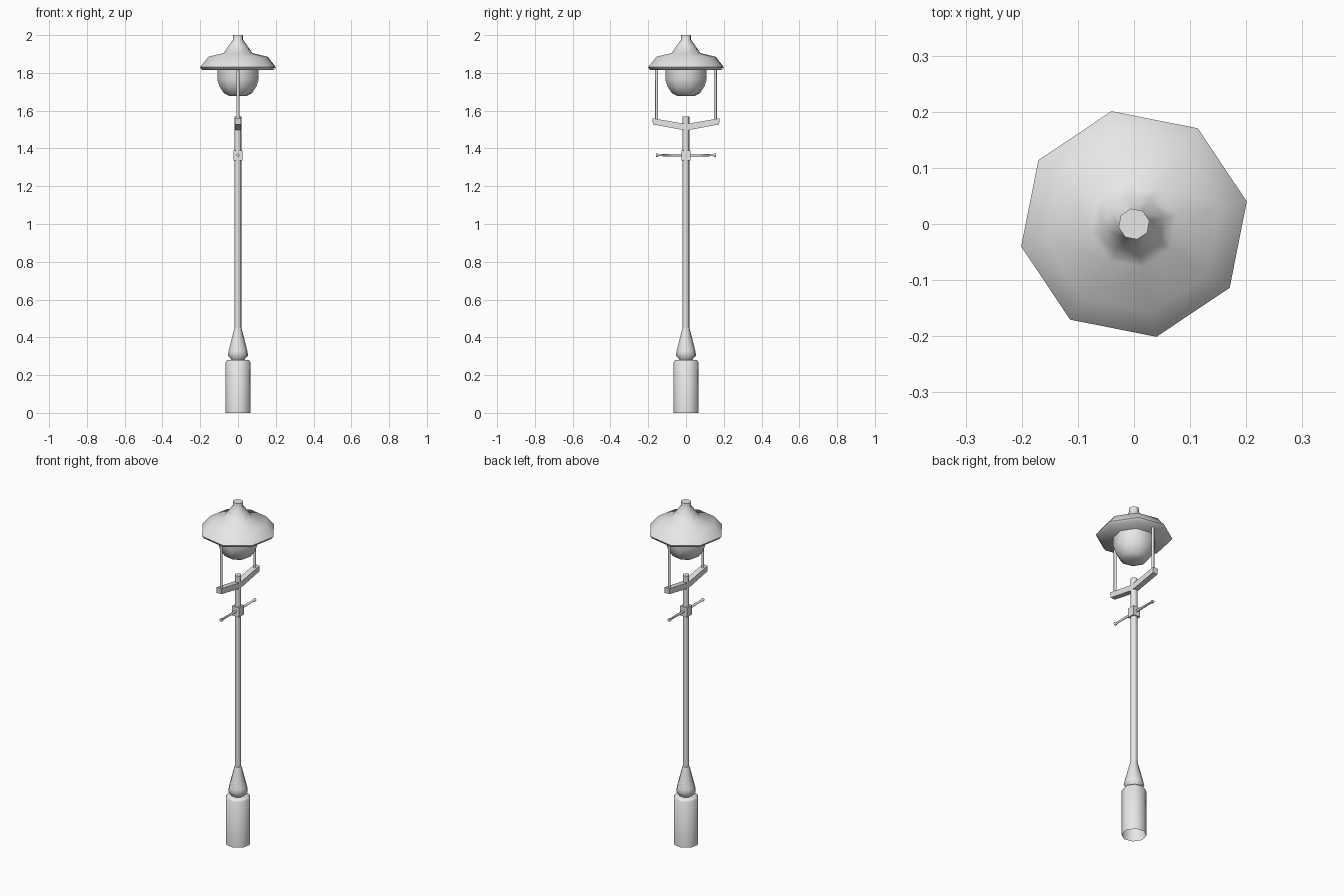
import bpy, bmesh, math
from mathutils import Vector

if "Cube" in bpy.data.objects:
    bpy.data.objects.remove(bpy.data.objects["Cube"])

grey = bpy.data.materials.new("light_grey")
grey.use_nodes = True
grey.diffuse_color = (0.8, 0.8, 0.8, 1)
grey.node_tree.nodes["Principled BSDF"].inputs["Base Color"].default_value = (0.8, 0.8, 0.8, 1)


def finish(name, bm, smooth=True):
    bmesh.ops.recalc_face_normals(bm, faces=bm.faces)
    mesh = bpy.data.meshes.new(name)
    bm.to_mesh(mesh)
    bm.free()
    mesh.materials.append(grey)
    obj = bpy.data.objects.new(name, mesh)
    bpy.context.collection.objects.link(obj)
    if smooth:
        bpy.ops.object.select_all(action="DESELECT")
        obj.select_set(True)
        bpy.context.view_layer.objects.active = obj
        bpy.ops.object.shade_smooth_by_angle(angle=math.radians(62))
    return obj


def lathe(name, profile, sides=8, turn=math.radians(11.25), close_start=True,
          close_end=True, axis="Z", centre=(0, 0, 0)):
    """Turn a (radius, height) profile around an axis."""
    bm = bmesh.new()
    rings = []
    for r, h in profile:
        ring = []
        for i in range(sides):
            a = turn + math.tau * i / sides
            u, v = r * math.cos(a), r * math.sin(a)
            p = (u, v, h) if axis == "Z" else (u, h, v)
            ring.append(bm.verts.new(Vector(p) + Vector(centre)))
        rings.append(ring)
    for low, high in zip(rings, rings[1:]):
        for i in range(sides):
            j = (i + 1) % sides
            bm.faces.new((low[i], low[j], high[j], high[i]))
    if close_start:
        bm.faces.new(rings[0])
    if close_end:
        bm.faces.new(rings[-1])
    return finish(name, bm)


def extrude_yz(name, outline, half_width):
    """Give an outline in the YZ plane a thickness along X."""
    bm = bmesh.new()
    face = bm.faces.new([bm.verts.new((-half_width, y, z)) for y, z in outline])
    out = bmesh.ops.extrude_face_region(bm, geom=[face])
    moved = [g for g in out["geom"] if isinstance(g, bmesh.types.BMVert)]
    bmesh.ops.translate(bm, verts=moved, vec=(2 * half_width, 0, 0))
    return finish(name, bm, smooth=False)


# Pedestal, open at the ground
lathe("pedestal", [(0.068, 0), (0.068, 0.267), (0.058, 0.28), (0.03, 0.281)],
      close_start=False)

# Tapered foot and post
lathe("tapered_foot", [(0.034, 0.275), (0.038, 0.287), (0.055, 0.305),
                       (0.05, 0.33), (0.019, 0.45)])
lathe("post", [(0.0185, 0.44), (0.0185, 1.57)])

# Ladder bar with its collar
extrude_yz("bar_collar", [(-0.023, 1.335), (0.023, 1.335),
                          (0.023, 1.39), (-0.023, 1.39)], 0.023)
half_bar = [(0.008, 0), (0.005, 0.145), (0.009, 0.148), (0.009, 0.158)]
for side, label in ((-1, "front"), (1, "back")):
    lathe(label + "_ladder_bar", [(r, side * h) for r, h in half_bar],
          axis="Y", centre=(0, 0, 1.364))

    # Rising bracket arm and the rod that carries the shade
    extrude_yz(label + "_bracket_arm",
               [(0, 1.495), (side * 0.175, 1.527), (side * 0.178, 1.56), (0, 1.529)], 0.016)
    lathe(label + "_rod", [(0.008, 1.53), (0.008, 1.82)],
          centre=(0, side * 0.155, 0))

# Lamp globe
lathe("globe", [(0.112, 1.82), (0.112, 1.765), (0.098, 1.725),
                (0.075, 1.692), (0.045, 1.677)])

# Shade with flat underside and chimney
lathe("shade", [(0.195, 1.816), (0.205, 1.83), (0.16, 1.885), (0.078, 1.905),
                (0.053, 1.94), (0.028, 1.975), (0.028, 2.0)])
